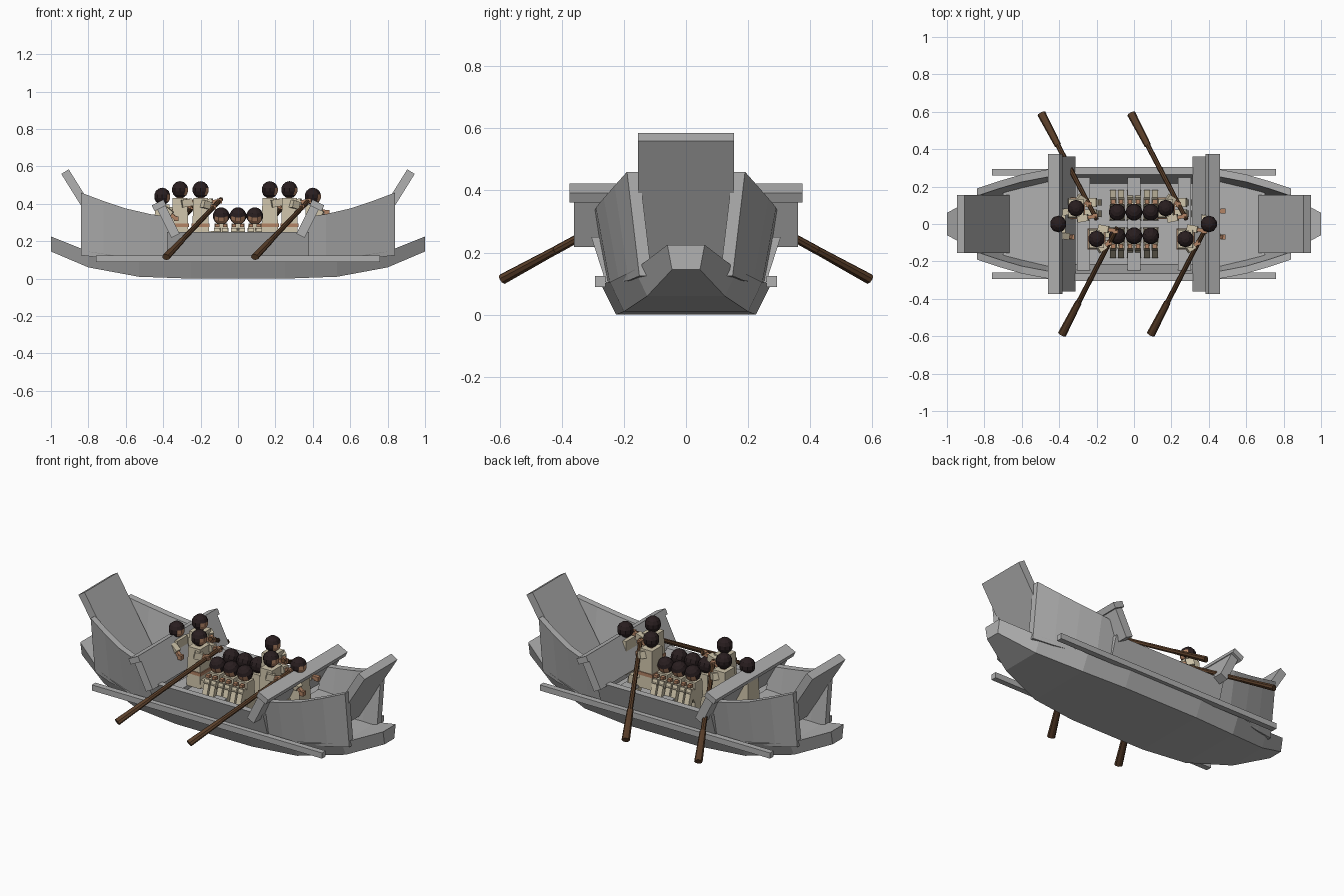
import bpy, bmesh, math
from mathutils import Vector, Matrix

if "Cube" in bpy.data.objects:
    bpy.data.objects.remove(bpy.data.objects["Cube"])


def material(name, r, g, b):
    m = bpy.data.materials.new(name)
    m.diffuse_color = (r, g, b, 1)
    m.use_nodes = True
    m.node_tree.nodes["Principled BSDF"].inputs["Base Color"].default_value = m.diffuse_color
    return m


GREY = material("grey_timber", 0.44, 0.44, 0.44)
CLOTH = material("cream_cloth", 0.62, 0.55, 0.40)
SKIN = material("skin", 0.45, 0.23, 0.13)
HAIR = material("dark_hair", 0.022, 0.013, 0.014)
WOOD = material("brown_wood", 0.10, 0.048, 0.022)


def finish(name, bm, *mats):
    bmesh.ops.recalc_face_normals(bm, faces=bm.faces)
    me = bpy.data.meshes.new(name)
    bm.to_mesh(me)
    bm.free()
    for m in mats:
        me.materials.append(m)
    ob = bpy.data.objects.new(name, me)
    bpy.context.collection.objects.link(ob)
    return ob


def box(name, centre, size, mat, tilt=0.0):
    bm = bmesh.new()
    bmesh.ops.create_cube(bm, size=1)
    bm.transform(Matrix.Translation(centre) @ Matrix.Rotation(tilt, 4, 'Y')
                 @ Matrix.Diagonal((*size, 1)))
    return finish(name, bm, mat)


def along(p, q):
    d = Vector(q) - Vector(p)
    mid = (Vector(p) + Vector(q)) / 2
    return Matrix.Translation(mid) @ d.to_track_quat('Z', 'Y').to_matrix().to_4x4(), d.length


def beam(name, p, q, w, h, mat):
    m, length = along(p, q)
    bm = bmesh.new()
    bmesh.ops.create_cube(bm, size=1)
    bm.transform(m @ Matrix.Diagonal((w, h, length, 1)))
    return finish(name, bm, mat)


def rod(name, p, q, r1, r2, mat, flat=1.0):
    m, length = along(p, q)
    bm = bmesh.new()
    bmesh.ops.create_cone(bm, cap_ends=True, segments=8, radius1=r1, radius2=r2, depth=length)
    bm.transform(m @ Matrix.Diagonal((1, flat, 1, 1)))
    return finish(name, bm, mat)


def loft(name, rings, mat):
    bm = bmesh.new()
    vs = [[bm.verts.new(p) for p in ring] for ring in rings]
    n = len(vs[0])
    for a, b in zip(vs, vs[1:]):
        for i in range(n):
            bm.faces.new((a[i], a[(i + 1) % n], b[(i + 1) % n], b[i]))
    bm.faces.new(vs[0])
    bm.faces.new(vs[-1])
    return finish(name, bm, mat)


# Lower hull: x, top half width, top z, bottom half width, bottom z
half = [(0.25, 0.275, 0.10, 0.225, 0.0), (0.53, 0.245, 0.105, 0.20, 0.01),
        (0.80, 0.165, 0.145, 0.125, 0.06), (1.0, 0.06, 0.225, 0.045, 0.145)]
stations = [(-s[0], *s[1:]) for s in reversed(half)] + half
loft("lower_hull", [[(x, -tw, tz), (x, tw, tz), (x, bw, bz), (x, -bw, bz)]
                    for x, tw, tz, bw, bz in stations], GREY)

# Side planking: x, bottom y, bottom z, top y, top z
plank = [(0.37, 0.25, 0.095, 0.295, 0.33), (0.47, 0.245, 0.10, 0.29, 0.345),
         (0.60, 0.215, 0.105, 0.265, 0.375), (0.72, 0.185, 0.11, 0.23, 0.415),
         (0.84, 0.15, 0.125, 0.19, 0.46)]


def plank_ring(x, by, bz, ty, tz, sx, sy):
    t = 0.04
    return [(sx * x, sy * by, bz), (sx * x, sy * ty, tz),
            (sx * x, sy * (ty - t), tz), (sx * x, sy * (by - t), bz)]


for sy in (-1, 1):
    loft("middle_side_plank", [plank_ring(0.38, 0.255, 0.095, 0.305, 0.25, sx, sy)
                               for sx in (-1, 1)], GREY)
    for sx in (-1, 1):
        loft("raised_side_plank", [plank_ring(*p, sx, sy) for p in plank], GREY)
    box("rubbing_rail", (0, sy * 0.276, 0.107), (1.52, 0.034, 0.034), GREY)

# Parts mirrored between both ends
for sx in (-1, 1):
    box("end_board", (sx * 0.798, 0, 0.3685), (0.047, 0.31, 0.48), GREY, sx * 0.558)
    box("cross_panel", (sx * 0.372, 0, 0.305), (0.05, 0.72, 0.17), GREY, sx * 0.464)
    box("cross_cap", (sx * 0.422, 0, 0.392), (0.07, 0.75, 0.034), GREY, sx * 0.464)
    loft("end_deck", [[(sx * x, -w, z), (sx * x, w, z), (sx * x, w, z - 0.03), (sx * x, -w, z - 0.03)]
                      for x, w, z in ((0.37, 0.245, 0.2), (0.52, 0.225, 0.2), (0.70, 0.175, 0.2))], GREY)

# Thwarts
for x in (-0.27, 0, 0.27):
    box("thwart", (x, 0, 0.19), (0.07, 0.53, 0.025), GREY)


def head(x, y, z, yaw=0.0, bow=0.0):
    # hair covers the ball except for the face area in front
    bm = bmesh.new()
    bmesh.ops.create_uvsphere(bm, u_segments=10, v_segments=7, radius=0.046)
    for f in bm.faces:
        c = f.calc_center_median().normalized()
        f.material_index = 1 if c.x > 0.6 and -0.8 < c.z < 0.35 else 0
    bm.transform(Matrix.Translation((x, y, z)) @ Matrix.Rotation(yaw, 4, 'Z')
                 @ Matrix.Rotation(bow, 4, 'Y'))
    finish("head", bm, HAIR, SKIN)


def arm(shoulder, hand):
    s, h = Vector(shoulder), Vector(hand)
    elbow = s.lerp(h, 0.6)
    beam("sleeve", s, elbow, 0.036, 0.04, CLOTH)
    beam("forearm", elbow, h, 0.02, 0.02, SKIN)
    box("hand", h, (0.026, 0.026, 0.026), SKIN)


def torso(x, y, z0, z1, wx, wy):
    loft("torso", [[(x - wx * k, y - wy * k, z), (x + wx * k, y - wy * k, z),
                    (x + wx * k, y + wy * k, z), (x - wx * k, y + wy * k, z)]
                   for k, z in ((1, z0), (0.85, z1))], CLOTH)
    box("neck", (x, y, z1 + 0.005), (0.03, 0.03, 0.025), SKIN)


# Rowers, each with an oar reaching outwards and aft
for x, y, sy in ((-0.20, -0.08, -1), (0.275, -0.08, -1), (-0.31, 0.085, 1), (0.17, 0.085, 1)):
    torso(x, y, 0.20, 0.43, 0.046, 0.056)
    box("belt", (x, y, 0.285), (0.096, 0.114, 0.02), SKIN)
    head(x, y, 0.475)
    grip = Vector((x + 0.11, y - sy * 0.06, 0.425))
    tip = Vector((x - 0.185, sy * 0.59, 0.115))
    neck = grip.lerp(tip, 0.70)
    rod("oar_shaft", grip, neck, 0.012, 0.014, WOOD)
    rod("oar_blade", neck, tip, 0.018, 0.023, WOOD, 0.75)
    hands = [grip.lerp(tip, 0.03), grip.lerp(tip, 0.14)]
    arm((x + 0.01, y - sy * 0.06, 0.40), hands[0])
    arm((x + 0.01, y + sy * 0.06, 0.40), hands[1])
    for s in (-1, 1):
        yy = y + s * 0.03
        beam("thigh", (x, yy, 0.225), (x + 0.11, yy, 0.235), 0.046, 0.046, CLOTH)
        beam("shin", (x + 0.10, yy, 0.24), (x + 0.12, yy, 0.10), 0.034, 0.034, CLOTH)

# Lookout and helmsman at the two ends
for x in (-0.405, 0.40):
    torso(x, 0, 0.20, 0.395, 0.045, 0.056)
    head(x, 0, 0.44)
    for s in (-1, 1):
        arm((x + 0.01, s * 0.06, 0.37), (x + 0.075, s * 0.07, 0.355 if s > 0 else 0.32))

# Passengers in two rows, sitting back to back with drawn-up knees
for sy in (-1, 1):
    for x in (-0.09, 0, 0.09):
        torso(x, sy * 0.06, 0.12, 0.295, 0.041, 0.04)
        head(x, sy * 0.063, 0.335, sy * math.pi / 2, 0.4)
        for s in (-1, 1):
            xx = x + s * 0.021
            beam("bent_thigh", (xx, sy * 0.07, 0.17), (xx, sy * 0.125, 0.26), 0.034, 0.04, CLOTH)
            beam("bent_shin", (xx, sy * 0.115, 0.265), (xx, sy * 0.165, 0.11), 0.032, 0.034, CLOTH)
            box("resting_hand", (xx, sy * 0.12, 0.285), (0.022, 0.024, 0.016), SKIN)
